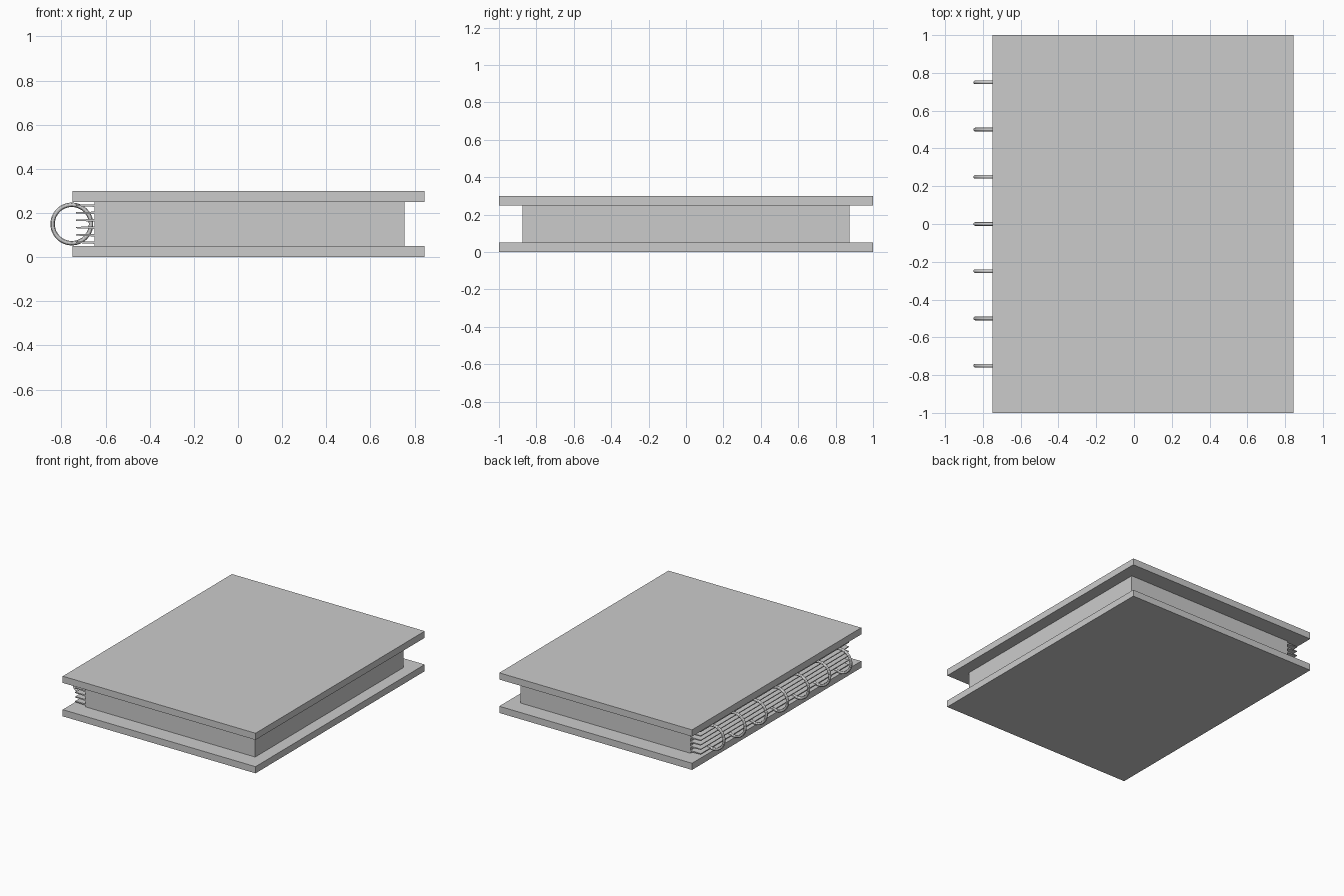
import bpy, bmesh, math

if "Cube" in bpy.data.objects:
    bpy.data.objects.remove(bpy.data.objects["Cube"])


def box(name, lo, hi):
    """Axis-aligned box between two corners."""
    bpy.ops.mesh.primitive_cube_add(size=1, location=[(a + b) / 2 for a, b in zip(lo, hi)])
    ob = bpy.context.object
    ob.name = name
    ob.scale = [b - a for a, b in zip(lo, hi)]
    bpy.ops.object.transform_apply(location=False, rotation=False, scale=True)
    return ob


# Covers and the page block between them
box("bottom_cover", (-0.75, -1, 0), (0.845, 1, 0.05))
box("top_cover", (-0.75, -1, 0.25), (0.845, 1, 0.30))
box("page_block", (-0.65, -0.875, 0.05), (0.755, 0.875, 0.25))

# Thin loose page edges reaching back to the rings, slightly drooping
for i in range(6):
    z = 0.066 + i * 0.0335
    bm = bmesh.new()
    profile = [(-0.645, z - 0.006), (-0.645, z + 0.006), (-0.735, z + 0.004), (-0.735, z - 0.002)]
    face = bm.faces.new([bm.verts.new((x, -0.875, h)) for x, h in profile])
    ext = bmesh.ops.extrude_face_region(bm, geom=[face])
    new = [v for v in ext["geom"] if isinstance(v, bmesh.types.BMVert)]
    bmesh.ops.translate(bm, verts=new, vec=(0, 1.75, 0))
    bmesh.ops.recalc_face_normals(bm, faces=bm.faces)
    me = bpy.data.meshes.new(f"page_edge_{i + 1}")
    bm.to_mesh(me)
    bm.free()
    bpy.context.collection.objects.link(bpy.data.objects.new(me.name, me))

# Seven binding rings along the spine
for i in range(7):
    bpy.ops.mesh.primitive_torus_add(
        major_segments=48, minor_segments=12, major_radius=0.087, minor_radius=0.01,
        location=(-0.753, -0.75 + 0.25 * i, 0.15), rotation=(math.pi / 2, 0, 0))
    bpy.context.object.name = f"binding_ring_{i + 1}"
    bpy.ops.object.shade_smooth_by_angle()
